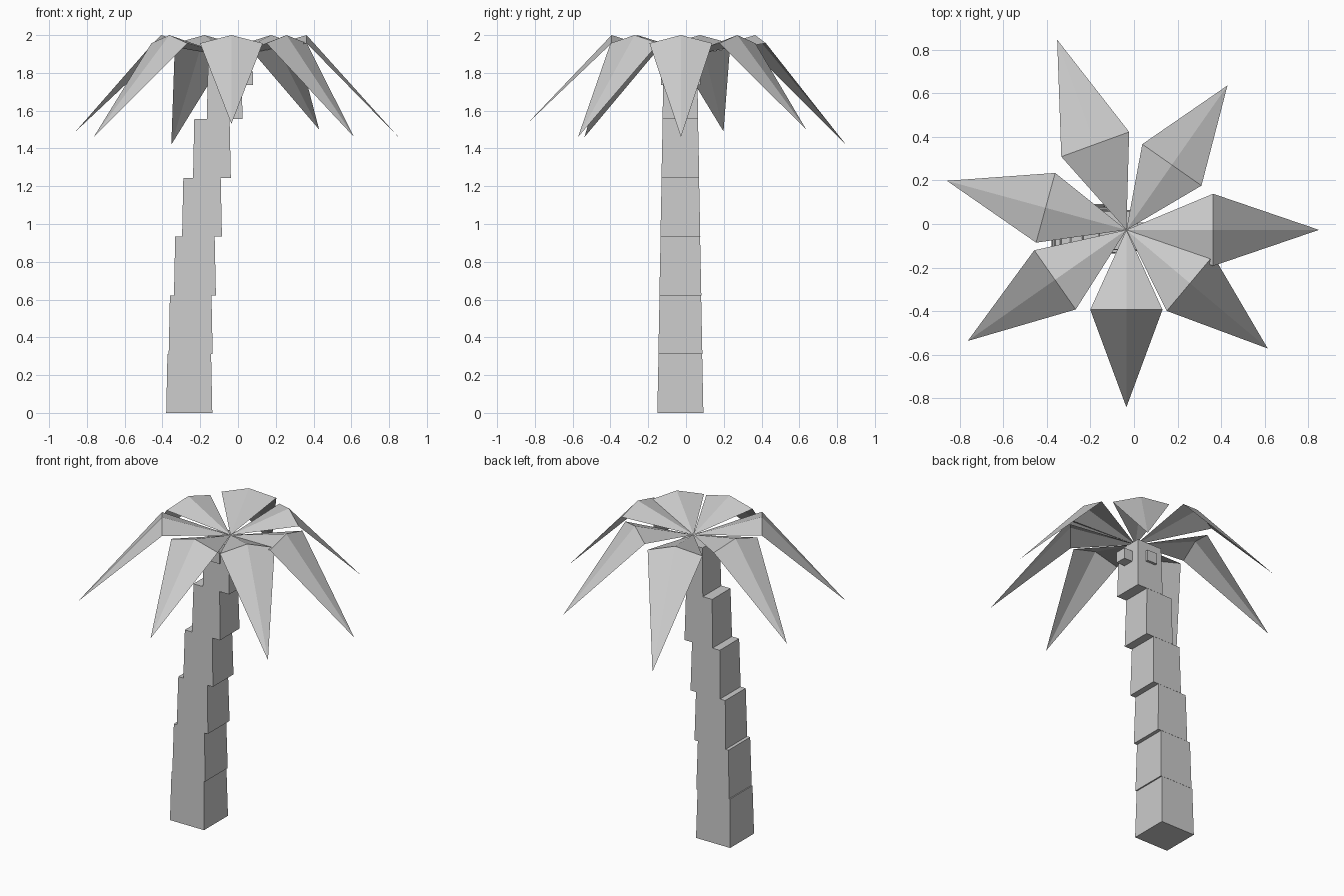
import bpy, math

if "Cube" in bpy.data.objects:
    bpy.data.objects.remove(bpy.data.objects["Cube"])

CX, CY = -0.035, -0.027   # crown centre


def make(name, verts, faces):
    me = bpy.data.meshes.new(name)
    me.from_pydata(verts, [], faces)
    me.update()
    ob = bpy.data.objects.new(name, me)
    bpy.context.collection.objects.link(ob)
    return ob


def block(name, x, y, z0, z1, r0, r1):
    """Square block with half width r0 at the bottom and r1 at the top."""
    corners = [(-1, -1), (1, -1), (1, 1), (-1, 1)]
    verts = [(x + a * r, y + b * r, z)
             for z, r in ((z0, r0), (z1, r1)) for a, b in corners]
    sides = [(i, (i + 1) % 4, (i + 1) % 4 + 4, i + 4) for i in range(4)]
    return make(name, verts, [(3, 2, 1, 0), (4, 5, 6, 7)] + sides)


# Trunk: tapered blocks stepping sideways along a curve
H = 0.311
for i in range(6):
    block(f"trunk_segment_{i + 1}", -0.258 + 0.0075 * i * i, -0.03,
          i * H, (i + 1) * H, 0.122 - 0.0055 * i, 0.1155 - 0.0055 * i)

# Fronds: folded sheets (angle, length, tip height)
fronds = [(0, 0.885, 1.46), (55, 0.81, 1.50), (110, 0.93, 1.42),
          (164.7, 0.855, 1.49), (215, 0.89, 1.46), (270, 0.815, 1.53),
          (320, 0.848, 1.46)]
for i, (deg, length, tip_z) in enumerate(fronds):
    a = math.radians(deg)
    mid = 0.45 * length
    local = [(0, 0, 1.885), (mid, 0.166, 1.957), (mid, 0, 2.0),
             (mid, -0.166, 1.957), (length, 0, tip_z)]
    verts = [(CX + u * math.cos(a) - v * math.sin(a),
              CY + u * math.sin(a) + v * math.cos(a), z) for u, v, z in local]
    make(f"frond_{i + 1}", verts, [(0, 2, 1), (0, 3, 2), (1, 2, 4), (2, 3, 4)])

# Coconuts: small cubes under the crown
for i in range(3):
    a = math.radians(120 * i)
    block(f"coconut_{i + 1}", CX + 0.08 * math.cos(a), CY + 0.08 * math.sin(a),
          1.737, 1.807, 0.035, 0.035)
